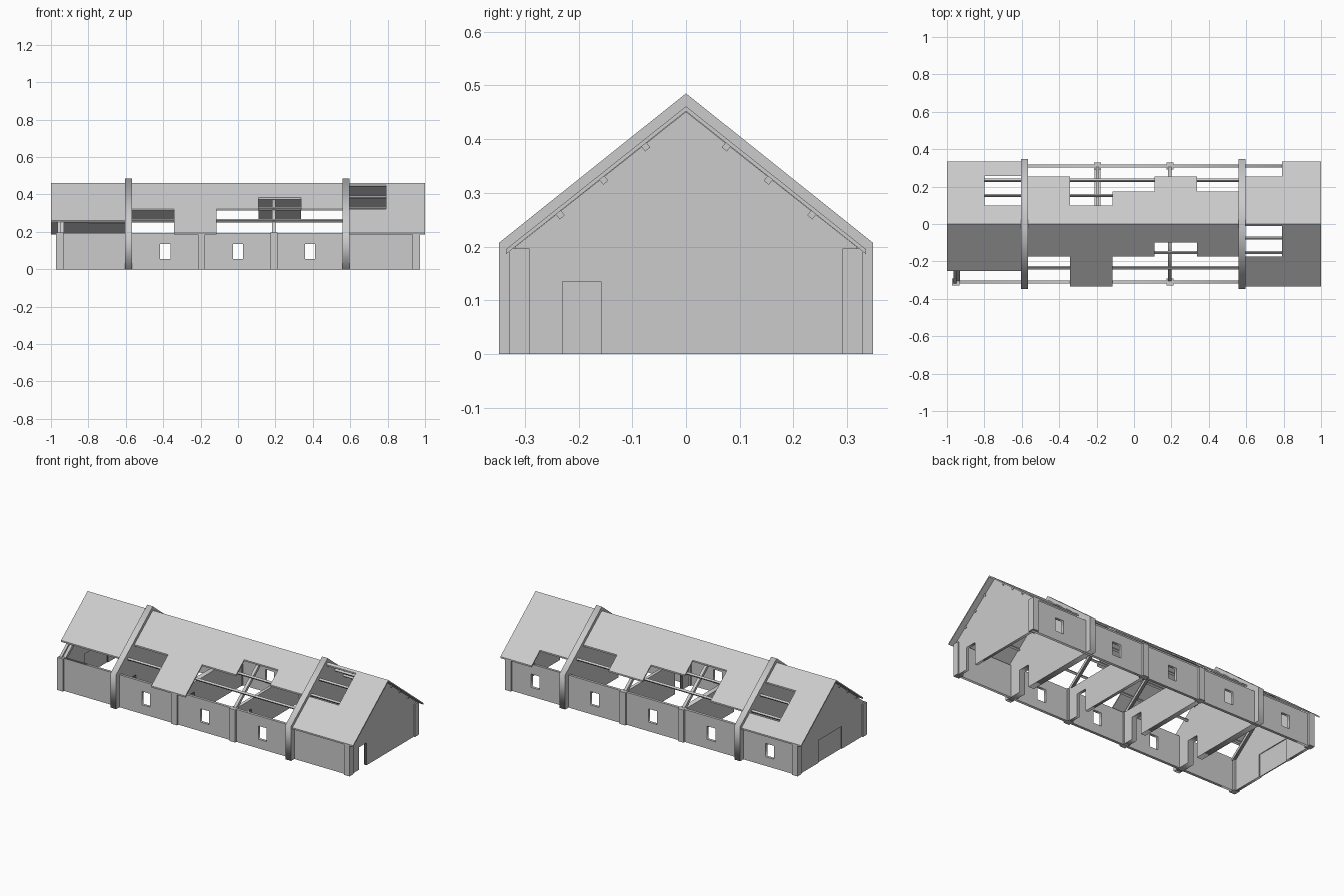
import bpy, math

if "Cube" in bpy.data.objects:
    bpy.data.objects.remove(bpy.data.objects["Cube"])

SLOPE = 0.794


def roof_z(y, drop=0.0):
    return 0.461 - drop - SLOPE * abs(y)


def finish(name, verts, faces):
    me = bpy.data.meshes.new(name)
    me.from_pydata(verts, [], faces)
    me.update()
    ob = bpy.data.objects.new(name, me)
    bpy.context.collection.objects.link(ob)
    return ob


BOX_FACES = [(0, 2, 3, 1), (4, 5, 7, 6), (0, 1, 5, 4),
             (2, 6, 7, 3), (0, 4, 6, 2), (1, 3, 7, 5)]


def box(name, x0, x1, y0, y1, z0, z1):
    v = [(x, y, z) for z in (z0, z1) for y in (y0, y1) for x in (x0, x1)]
    return finish(name, v, BOX_FACES)


def panel(name, outlines, thick, axis, pos):
    """Flat slab with holes; axis 'y' = drawn in xz, axis 'x' = drawn in yz."""
    cu = bpy.data.curves.new(name, 'CURVE')
    cu.dimensions = '2D'
    cu.fill_mode = 'BOTH'
    cu.extrude = thick / 2
    for pts in outlines:
        s = cu.splines.new('POLY')
        s.points.add(len(pts) - 1)
        for p, (a, b) in zip(s.points, pts):
            p.co = (a, b, 0, 1)
        s.use_cyclic_u = True
    tmp = bpy.data.objects.new(name + "_curve", cu)
    bpy.context.collection.objects.link(tmp)
    dg = bpy.context.evaluated_depsgraph_get()
    me = bpy.data.meshes.new_from_object(tmp.evaluated_get(dg))
    bpy.data.objects.remove(tmp)
    ob = bpy.data.objects.new(name, me)
    bpy.context.collection.objects.link(ob)
    if axis == 'y':
        ob.rotation_euler = (math.pi / 2, 0, 0)
        ob.location = (0, pos, 0)
    else:
        ob.rotation_euler = (math.pi / 2, 0, math.pi / 2)
        ob.location = (pos, 0, 0)
    return ob


def rect(a0, a1, b0, b1):
    return [(a0, b0), (a1, b0), (a1, b1), (a0, b1)]


def notch(y0, y1, h):
    return [(y0, 0), (y0, h), (y1, h), (y1, 0)]


# long walls with window openings
def long_wall(name, y, windows):
    holes = [rect(x - 0.028, x + 0.028, 0.055, 0.135) for x in windows]
    panel(name, [rect(-0.965, 0.965, 0, 0.195)] + holes, 0.016, 'y', y)


long_wall("front_wall", -0.309, (-0.39, 0, 0.385))
long_wall("back_wall", 0.309, (-0.78, -0.39, 0, 0.385, 0.78))


# cross walls, all with a doorway notch
def gable(name, x, thick, half, shoulder, peak, door):
    pts = [(-half, 0)] + notch(*door) + [(half, 0), (half, shoulder), (0, peak), (-half, shoulder)]
    panel(name, [pts], thick, 'x', x)


DOOR = (-0.23, -0.158, 0.135)
gable("right_gable", 0.957, 0.016, 0.317, 0.2, 0.451, DOOR)
gable("left_gable", -0.957, 0.016, 0.317, 0.2, 0.451, (-0.1, 0.12, 0.135))
box("barn_door", -0.96, -0.954, -0.1, 0.12, 0, 0.135)
for name, x in (("left_fire_wall", -0.585), ("right_fire_wall", 0.578)):
    gable(name, x, 0.037, 0.348, 0.207, 0.485, DOOR)

# low partitions below the open trusses
for name, x, t in (("left_partition", -0.195, 0.03), ("right_partition", 0.192, 0.018)):
    pts = [(-0.3, 0)] + notch(*DOOR) + [(0.3, 0), (0.3, 0.193), (-0.3, 0.193)]
    panel(name, [pts], t, 'x', x)

# pilasters at corners and bays
for x in (-0.953, -0.195, 0.192, 0.953):
    for s in (-1, 1):
        y0, y1 = sorted((s * 0.291, s * 0.329))
        box("pilaster", x - 0.019, x + 0.019, y0, y1, 0, 0.196)

# rafters
for x in (-0.94, -0.195, 0.192, 0.94):
    e = 0.315
    top, low = 0.022, 0.044
    pts = [(-e, roof_z(e, top)), (0, roof_z(0, top)), (e, roof_z(e, top)),
           (e, roof_z(e, low)), (0, roof_z(0, low)), (-e, roof_z(e, low))]
    panel("rafters", [pts], 0.018, 'x', x)

# purlins
for y in (0.075, 0.153, 0.234):
    for s in (-1, 1):
        z = roof_z(y, 0.016)
        ob = box("purlin", -0.97, 0.97, -0.006, 0.006, -0.006, 0.006)
        ob.location = (0, s * y, z)
        ob.rotation_euler = (-s * math.atan(SLOPE), 0, 0)

# roof patches: x0, x1, upper |y|, lower |y|
BACK = [(-1, -0.8, 0, 0.335), (-0.8, -0.603, 0, 0.1), (-0.8, -0.603, 0.257, 0.335),
        (-0.567, -0.342, 0, 0.255), (-0.342, -0.115, 0, 0.1), (-0.115, 0.11, 0, 0.175),
        (0.11, 0.336, 0, 0.255), (0.336, 0.56, 0, 0.175),
        (0.596, 0.792, 0, 0.255), (0.792, 1, 0, 0.335)]
FRONT = [(-1, -0.603, 0, 0.252), (-0.567, -0.342, 0, 0.175), (-0.342, -0.115, 0, 0.335),
         (-0.115, 0.11, 0, 0.175), (0.11, 0.336, 0, 0.098), (0.336, 0.56, 0, 0.175),
         (0.596, 0.792, 0, 0.012), (0.596, 0.792, 0.175, 0.335), (0.792, 1, 0, 0.335)]
for label, sign, patches in (("back_roof", 1, BACK), ("front_roof", -1, FRONT)):
    for x0, x1, u, l in patches:
        ya, yb = (u, l) if sign > 0 else (-l, -u)
        v = [(x, y, roof_z(y, d)) for d in (0.009, 0) for y in (ya, yb) for x in (x0, x1)]
        finish(label, v, BOX_FACES)
